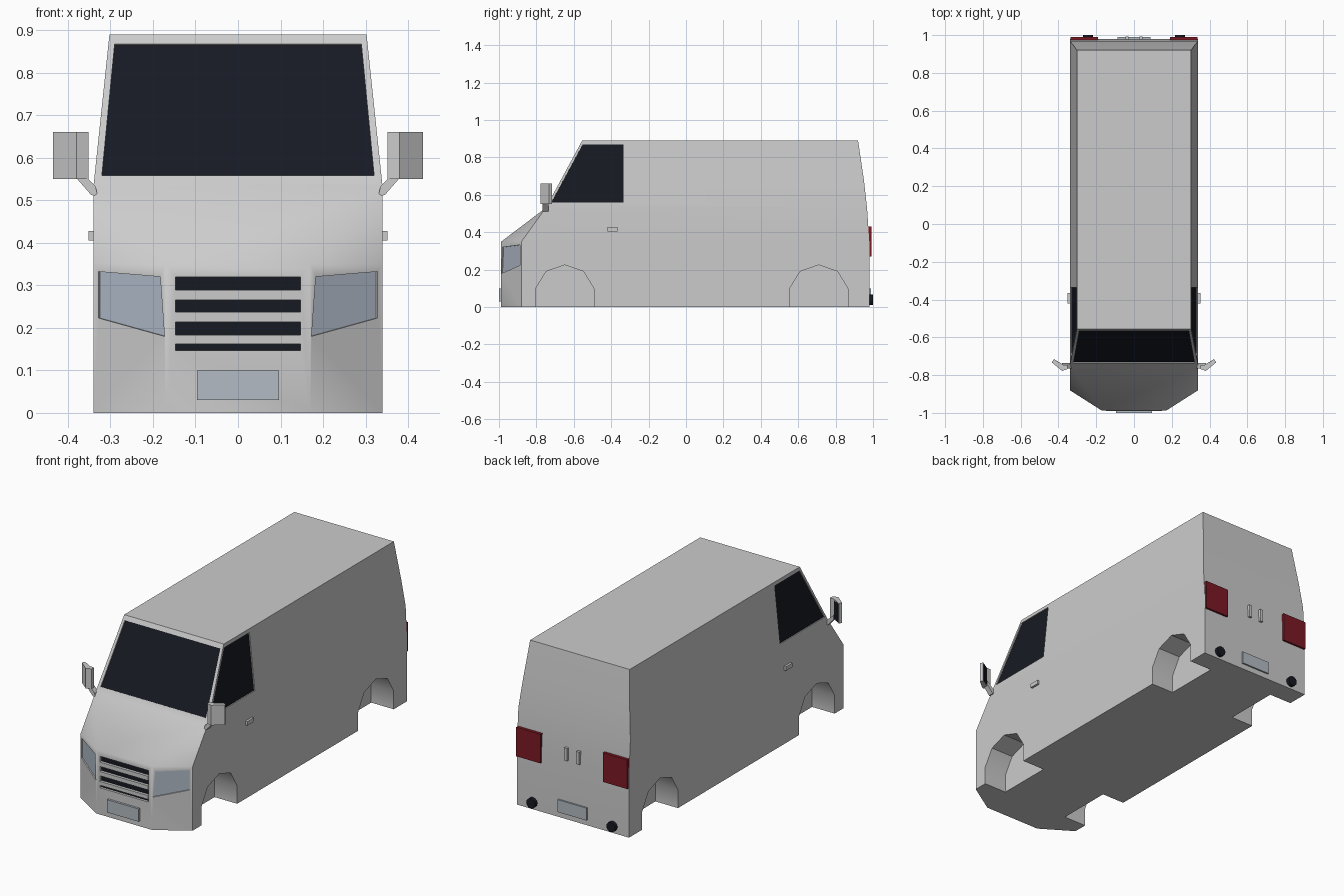
import bpy, bmesh, math
from mathutils import Vector

if "Cube" in bpy.data.objects:
    bpy.data.objects.remove(bpy.data.objects["Cube"])


def material(name, rgb):
    m = bpy.data.materials.new(name)
    m.diffuse_color = (*rgb, 1)
    m.use_nodes = True
    m.node_tree.nodes["Principled BSDF"].inputs["Base Color"].default_value = m.diffuse_color
    return m


DARK = material("dark_glass", (0.008, 0.01, 0.016))
LENS = material("clear_lens", (0.42, 0.48, 0.56))
PLATE = material("plate_grey", (0.45, 0.5, 0.55))
RED = material("red_lens", (0.2, 0.01, 0.018))


def finish(name, bm, mat=None):
    bmesh.ops.recalc_face_normals(bm, faces=bm.faces)
    me = bpy.data.meshes.new(name)
    bm.to_mesh(me)
    bm.free()
    ob = bpy.data.objects.new(name, me)
    bpy.context.collection.objects.link(ob)
    if mat:
        me.materials.append(mat)
    return ob


def prism(name, pts, vec, mat=None):
    """Polygon extruded along a vector."""
    bm = bmesh.new()
    f = bm.faces.new([bm.verts.new(p) for p in pts])
    ext = bmesh.ops.extrude_face_region(bm, geom=[f], use_keep_orig=True)
    bmesh.ops.translate(bm, vec=vec, verts=[v for v in ext["geom"] if isinstance(v, bmesh.types.BMVert)])
    return finish(name, bm, mat)


def box(name, x, y, z, mat=None):
    pts = [(x[0], y[0], z[0]), (x[1], y[0], z[0]), (x[1], y[0], z[1]), (x[0], y[0], z[1])]
    return prism(name, pts, (0, y[1] - y[0], 0), mat)


def cut(body, cutter):
    bpy.context.view_layer.objects.active = body
    mod = body.modifiers.new("cut", 'BOOLEAN')
    mod.operation, mod.solver, mod.object = 'DIFFERENCE', 'EXACT', cutter
    bpy.ops.object.modifier_apply(modifier=mod.name)
    bpy.data.objects.remove(cutter)


def inset_panel(name, body, pts, out, mat, depth=0.008):
    """Cut a shallow recess in the body and lay a thin pane in it."""
    pts = [Vector(p) for p in pts]
    n = (pts[1] - pts[0]).cross(pts[2] - pts[0]).normalized()
    if n.dot(Vector(out)) < 0:
        n.negate()
    cut(body, prism("cutter", [p + n * 0.02 for p in pts], -n * (0.02 + depth)))
    return prism(name, [p - n * (depth - 0.002) for p in pts], -n * 0.005, mat)


# surface helpers: nose corner, windscreen slope and side lean
def chamfer_y(x): return -0.988 + (x - 0.17) / 0.17 * 0.108
def screen_y(z): return -0.75 + (z - 0.53) / 0.36 * 0.195
def side_x(z): return 0.34 - (z - 0.53) * 0.105


# body shell lofted from plan outlines: z, nose, front corner, rear corner
levels = [
    (0.0, (0.17, -0.988), (0.34, -0.88), (0.34, 0.98)),
    (0.35, (0.17, -0.988), (0.34, -0.88), (0.34, 0.98)),
    (0.53, (0.34, -0.75), (0.34, -0.75), (0.34, 0.968)),
    (0.68, (side_x(0.68), screen_y(0.68)), (side_x(0.68), screen_y(0.68)), (side_x(0.68), 0.951)),
    (0.89, (side_x(0.89), -0.555), (side_x(0.89), -0.555), (side_x(0.89), 0.92)),
]
bm = bmesh.new()
rings = []
for z, *half in levels:
    loop = half + [(-x, y) for x, y in reversed(half)]
    rings.append([bm.verts.new((x, y, z)) for x, y in loop])
for a, b in zip(rings, rings[1:]):
    for i in range(6):
        j = (i + 1) % 6
        bm.faces.new((a[i], a[j], b[j], b[i]))
bm.faces.new(rings[0])
bm.faces.new(rings[-1])
bmesh.ops.remove_doubles(bm, verts=bm.verts, dist=0.0005)
body = finish("van_body", bm)

# wheel arches
arch = [(-0.155, -0.1), (-0.155, 0.1), (-0.1, 0.19), (0, 0.225), (0.1, 0.19), (0.155, 0.1), (0.155, -0.1)]
for s in (1, -1):
    for yc in (-0.648, 0.71):
        cut(body, prism("arch_cutter", [(s * 0.203, yc + y, z) for y, z in arch], (s * 0.3, 0, 0)))

# windscreen
inset_panel("windscreen", body, [(x, screen_y(z), z) for x, z in
            ((-0.32, 0.558), (0.32, 0.558), (0.29, 0.867), (-0.29, 0.867))], (0, -1, 0), DARK)

# grille recess with bars
inset_panel("grille_back", body, [(x, -0.988, z) for x, z in
            ((-0.147, 0.147), (0.147, 0.147), (0.147, 0.32), (-0.147, 0.32))], (0, -1, 0), DARK, 0.015)
for i, z in enumerate(((0.162, 0.183), (0.214, 0.237), (0.265, 0.289))):
    box(f"grille_bar_{i + 1}", (-0.147, 0.147), (-0.99, -0.972), z)

# paired parts
for s, side in ((1, "right"), (-1, "left")):
    inset_panel(f"{side}_door_window", body, [(s * side_x(z), y, z) for y, z in
                ((-0.72, 0.56), (-0.335, 0.56), (-0.335, 0.87), (-0.552, 0.87))], (s, 0, 0), DARK)
    inset_panel(f"{side}_headlight", body, [(s * x, chamfer_y(x), z) for x, z in
                ((0.173, 0.18), (0.328, 0.223), (0.328, 0.332), (0.183, 0.32))], (s, -1, 0), LENS)
    box(f"{side}_door_handle", (s * 0.335, s * 0.352), (-0.42, -0.365), (0.405, 0.427))
    # wing mirror
    shell = [(0.352, -0.768), (0.38, -0.778), (0.435, -0.733), (0.426, -0.717), (0.378, -0.745), (0.352, -0.747)]
    prism(f"{side}_mirror_shell", [(s * x, y, 0.55) for x, y in shell], (0, 0, 0.11))
    prism(f"{side}_mirror_glass", [(s * x, y, z) for x, y, z in
          ((0.382, -0.744, 0.556), (0.423, -0.720, 0.556), (0.423, -0.720, 0.654), (0.382, -0.744, 0.654))],
          (-s * 0.0015, 0.0025, 0), DARK)
    stalk = [(0.33, 0.51), (0.345, 0.512), (0.38, 0.552), (0.38, 0.575), (0.354, 0.552), (0.335, 0.533)]
    prism(f"{side}_mirror_stalk", [(s * x, -0.766, z) for x, z in stalk], (0, 0.03, 0))
    # rear fittings
    box(f"{side}_tail_light", (s * 0.19, s * 0.337), (0.965, 0.991), (0.27, 0.43), RED)
    box(f"{side}_rear_handle", (s * 0.028, s * 0.046), (0.965, 0.992), (0.325, 0.395))
    ring = [(s * 0.243 + 0.027 * math.cos(k * math.pi / 6), 0.97, 0.039 + 0.027 * math.sin(k * math.pi / 6))
            for k in range(12)]
    prism(f"{side}_rear_sensor", ring, (0, 0.03, 0), DARK)

# number plates
box("front_plate", (-0.096, 0.096), (-1.0, -0.98), (0.03, 0.1), PLATE)
box("rear_plate", (-0.088, 0.088), (0.97, 0.989), (0.03, 0.098), PLATE)

# soft shading on the shell, sharp creases kept
bpy.ops.object.select_all(action='DESELECT')
body.select_set(True)
bpy.context.view_layer.objects.active = body
bpy.ops.object.shade_smooth_by_angle(angle=math.radians(38))
